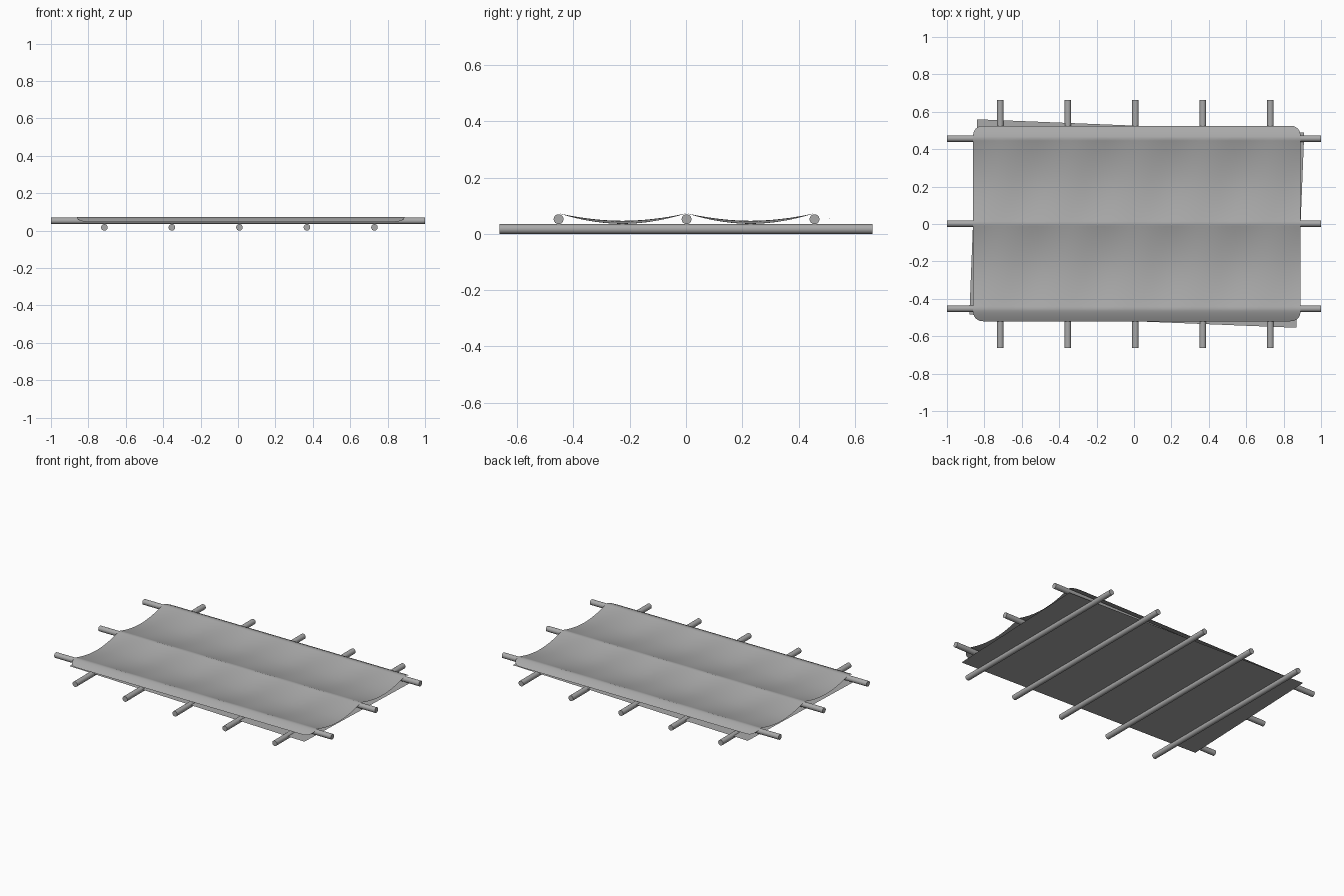
import bpy, bmesh, math
from mathutils import Vector, Matrix

cube = bpy.data.objects.get("Cube")
if cube:
    bpy.data.objects.remove(cube, do_unlink=True)

GREY = (0.4, 0.4, 0.4, 1)
grey = bpy.data.materials.new("plain grey")
grey.use_nodes = True
grey.diffuse_color = GREY
grey.node_tree.nodes["Principled BSDF"].inputs["Base Color"].default_value = GREY

R = 0.0175
CROSS_X = [0.0075 + 0.361 * i for i in range(-2, 3)]
RAIL_Y = [-0.453, 0.002, 0.457]
LENGTH, WIDTH = 1.75, 1.045
CENTRE = Vector((0.015, 0.0025, 0))


def add_mesh(name, bm):
    mesh = bpy.data.meshes.new(name)
    bm.to_mesh(mesh)
    bm.free()
    mesh.materials.append(grey)
    ob = bpy.data.objects.new(name, mesh)
    bpy.context.collection.objects.link(ob)
    bpy.ops.object.select_all(action="DESELECT")
    bpy.context.view_layer.objects.active = ob
    ob.select_set(True)
    bpy.ops.object.shade_smooth_by_angle(angle=math.radians(40))
    return ob


def pole(name, centre, length, axis):
    bm = bmesh.new()
    turn = Matrix.Rotation(math.pi / 2, 4, axis)
    bmesh.ops.create_cone(bm, cap_ends=True, segments=24, radius1=R, radius2=R,
                          depth=length, matrix=Matrix.Translation(centre) @ turn)
    add_mesh(name, bm)


# Cross poles on the ground, rails laid on top of them
for i, x in enumerate(CROSS_X):
    pole(f"cross_pole_{i + 1}", (x, 0, R), 1.326, "X")
for i, y in enumerate(RAIL_Y):
    pole(f"rail_{i + 1}", (0, y, 3 * R), 2.0, "Y")

# Flat ground sheet, slightly twisted
bm = bmesh.new()
bmesh.ops.create_grid(bm, x_segments=1, y_segments=1, size=0.5,
                      matrix=Matrix.Translation(CENTRE + Vector((0, 0, 0.024)))
                      @ Matrix.Rotation(math.radians(-2.3), 4, "Z")
                      @ Matrix.Diagonal((LENGTH, WIDTH, 1, 1)))
add_mesh("ground_sheet", bm)


def drape(x, y):
    """Cloth height: over the rails, sagging between, lifted by cross poles."""
    crest = 0.0735
    if y < RAIL_Y[0] or y > RAIL_Y[2]:
        out = max(RAIL_Y[0] - y, y - RAIL_Y[2])
        return crest - 0.025 * (out / 0.065) ** 1.4
    lo = RAIL_Y[0] if y < RAIL_Y[1] else RAIL_Y[1]
    t = (y - lo) / 0.455
    near = min(abs(x - c) for c in CROSS_X)
    low = 0.036 + 0.011 * (0.5 + 0.5 * math.cos(math.pi * min(near / 0.18, 1)))
    return low + (crest - low) * abs(2 * t - 1) ** 1.9


# Draped cloth with rounded corners
bm = bmesh.new()
bmesh.ops.create_grid(bm, x_segments=100, y_segments=92, size=0.5,
                      matrix=Matrix.Diagonal((LENGTH, WIDTH, 1, 1)))
RC = 0.05
inner = Vector((LENGTH / 2 - RC, WIDTH / 2 - RC))
for v in bm.verts:
    dx, dy = abs(v.co.x) - inner.x, abs(v.co.y) - inner.y
    if dx > 0 and dy > 0:
        # squeeze the square corner patch into a quarter disc
        k = max(dx, dy) / math.hypot(dx, dy)
        v.co.x = math.copysign(inner.x + dx * k, v.co.x)
        v.co.y = math.copysign(inner.y + dy * k, v.co.y)
    v.co += CENTRE
    v.co.z = drape(v.co.x, v.co.y)
add_mesh("draped_cloth", bm)
